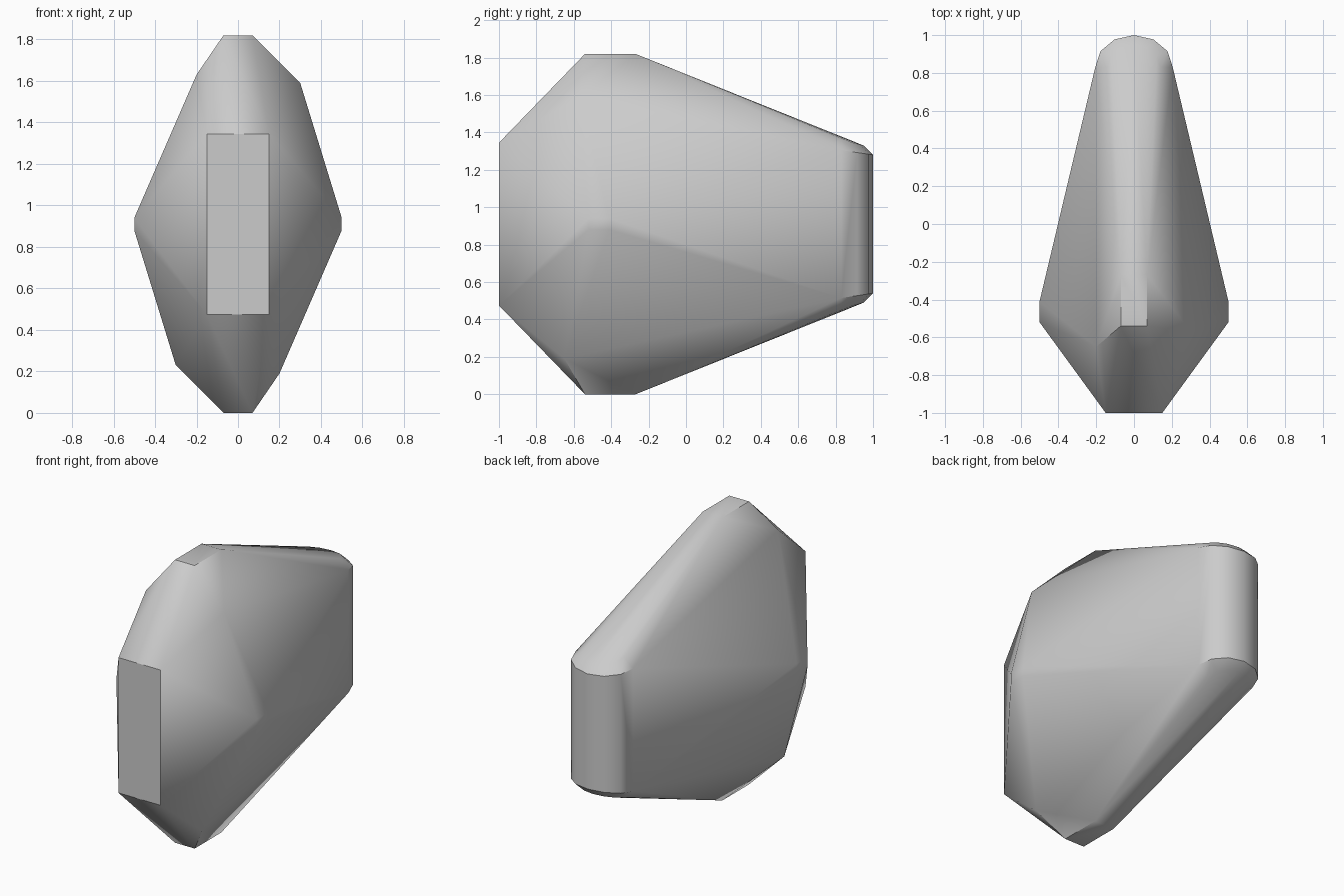
import bpy, bmesh, math

cube = bpy.data.objects.get("Cube")
if cube:
    bpy.data.objects.remove(cube, do_unlink=True)

MID = 0.91  # height of the half-turn axis


def half_turn(p):
    """Rotate a point by 180 degrees about the long axis."""
    return (-p[0], p[1], 2 * MID - p[2])


points = []

# Flat front plate, crest and side knuckles
for s in (-1, 1):
    points += [(s * 0.15, -1, 1.345), (s * 0.07, -0.54, 1.82), (s * 0.07, -0.27, 1.82),
               (s * 0.5, -0.52, MID + 0.03), (s * 0.5, -0.41, MID - 0.03)]

# Uneven shoulders
points += [(-0.2, -0.65, 1.63), (0.3, -0.57, 1.59)]

# Rounded tail: a half circle with a smaller chamfer ring above it
STEPS = 6
for i in range(STEPS + 1):
    a = math.pi * i / STEPS
    c, s = math.cos(a), math.sin(a)
    points.append((0.205 * c, 0.83 + 0.17 * s, 1.305 - 0.025 * s))
    points.append((0.14 * c, 0.83 + 0.12 * s, 1.36 - 0.03 * s))

points += [half_turn(p) for p in points]

# Faceted stone body wrapped around the points
bm = bmesh.new()
for p in points:
    bm.verts.new(p)
bmesh.ops.remove_doubles(bm, verts=bm.verts[:], dist=0.002)
hull = bmesh.ops.convex_hull(bm, input=bm.verts[:])
loose = {v for v in hull["geom_interior"] + hull["geom_unused"]
         if isinstance(v, bmesh.types.BMVert)}
bmesh.ops.delete(bm, geom=list(loose), context="VERTS")
bmesh.ops.dissolve_limit(bm, angle_limit=math.radians(1.5),
                         verts=bm.verts[:], edges=bm.edges[:])
bmesh.ops.recalc_face_normals(bm, faces=bm.faces[:])
mesh = bpy.data.meshes.new("stone_body")
bm.to_mesh(mesh)
bm.free()
stone = bpy.data.objects.new("stone_body", mesh)
bpy.context.collection.objects.link(stone)

# Plain grey stone
mat = bpy.data.materials.new("stone_grey")
mat.use_nodes = True
grey = (0.6, 0.6, 0.6, 1)
mat.diffuse_color = grey
bsdf = next(n for n in mat.node_tree.nodes if n.type == "BSDF_PRINCIPLED")
bsdf.inputs["Base Color"].default_value = grey
mesh.materials.append(mat)

# Soft ridges, crisp plate edges
bpy.ops.object.select_all(action="DESELECT")
stone.select_set(True)
bpy.context.view_layer.objects.active = stone
bpy.ops.object.shade_smooth_by_angle(angle=math.radians(40))
